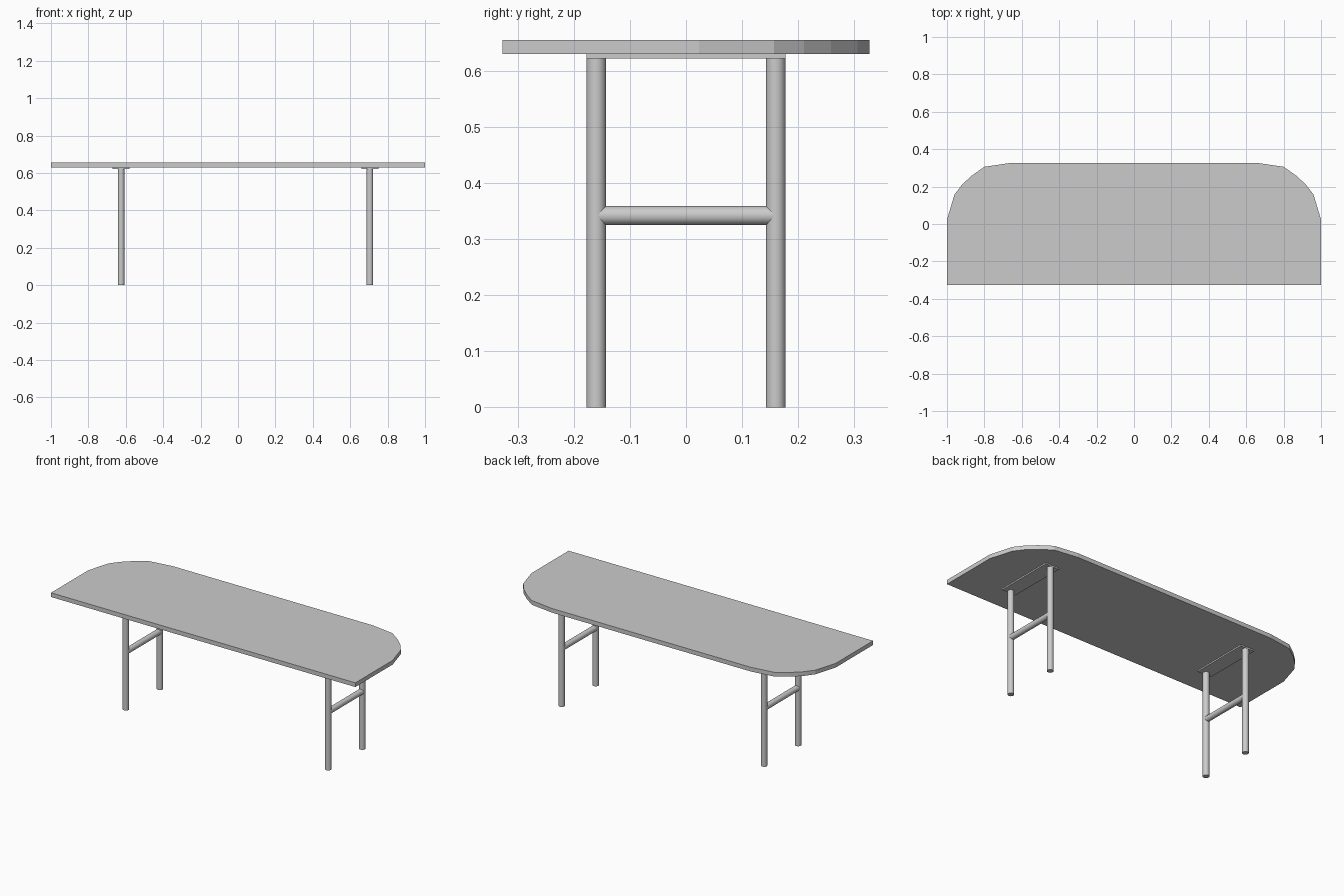
import bpy, bmesh, math
from mathutils import Vector

if "Cube" in bpy.data.objects:
    bpy.data.objects.remove(bpy.data.objects["Cube"])


def finish(name, bm, smooth=False):
    bmesh.ops.recalc_face_normals(bm, faces=bm.faces)
    me = bpy.data.meshes.new(name)
    bm.to_mesh(me)
    bm.free()
    ob = bpy.data.objects.new(name, me)
    bpy.context.collection.objects.link(ob)
    if smooth:
        bpy.ops.object.select_all(action='DESELECT')
        bpy.context.view_layer.objects.active = ob
        ob.select_set(True)
        bpy.ops.object.shade_smooth_by_angle(angle=math.radians(40))
    return ob


def prism(name, outline, z0, z1):
    bm = bmesh.new()
    face = bm.faces.new([bm.verts.new((x, y, z0)) for x, y in outline])
    ext = bmesh.ops.extrude_face_region(bm, geom=[face])
    top = [v for v in ext['geom'] if isinstance(v, bmesh.types.BMVert)]
    bmesh.ops.translate(bm, verts=top, vec=(0, 0, z1 - z0))
    return finish(name, bm)


def rod(name, a, b, r, sides=20):
    a, b = Vector(a), Vector(b)
    bm = bmesh.new()
    bmesh.ops.create_cone(bm, cap_ends=True, segments=sides, radius1=r, radius2=r,
                          depth=(b - a).length)
    bm.transform((b - a).to_track_quat('Z', 'Y').to_matrix().to_4x4())
    bmesh.ops.translate(bm, verts=bm.verts, vec=(a + b) / 2)
    return finish(name, bm, True)


# Tabletop: straight front edge, faceted rounded back corners
right = [(1, -0.327), (1, 0.023), (0.96, 0.157), (0.92, 0.21),
         (0.868, 0.258), (0.80, 0.306), (0.655, 0.327)]
prism("tabletop", right + [(-x, y) for x, y in reversed(right)], 0.63, 0.655)

# Two H-shaped leg frames, each with a mounting plate
for side, x in (("left", -0.625), ("right", 0.705)):
    hw, hd = 0.045, 0.177
    prism(side + "_mounting_plate",
          [(x - hw, -hd), (x + hw, -hd), (x + hw, hd), (x - hw, hd)], 0.622, 0.63)
    for end, y in (("front", -0.16), ("back", 0.16)):
        rod(f"{side}_{end}_leg", (x, y, 0), (x, y, 0.622), 0.0175)
    rod(side + "_crossbar", (x, -0.16, 0.342), (x, 0.16, 0.342), 0.017)
